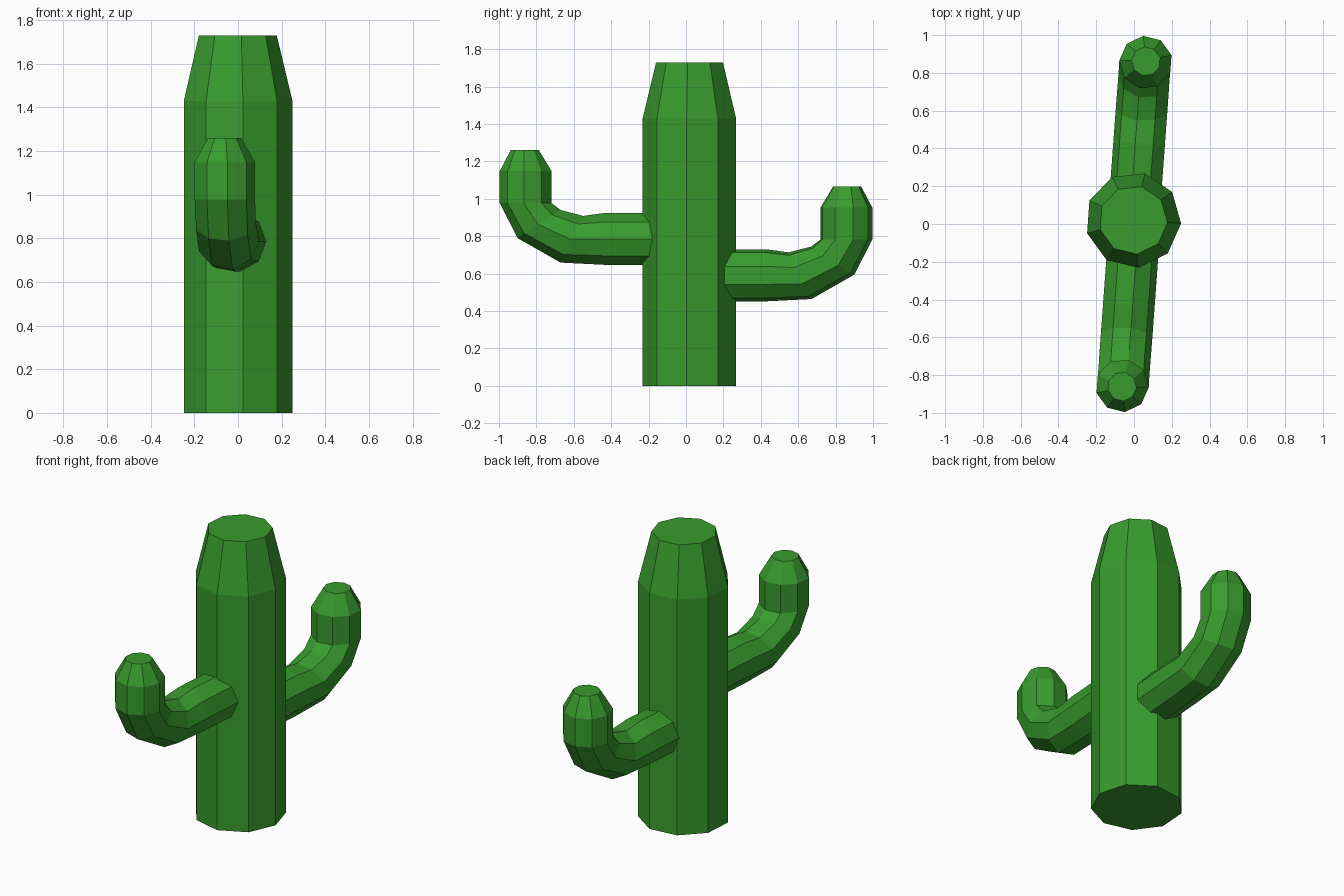
import bpy
import bmesh
from math import sin, cos, radians
from mathutils import Vector

if "Cube" in bpy.data.objects:
    bpy.data.objects.remove(bpy.data.objects["Cube"])

SIDES = 9
green = bpy.data.materials.new("cactus_green")
green.diffuse_color = (0.04, 0.33, 0.027, 1)
green.use_nodes = True
green.node_tree.nodes["Principled BSDF"].inputs["Base Color"].default_value = green.diffuse_color


def loft(name, rings):
    """Skin a list of point rings and cap both ends."""
    bm = bmesh.new()
    loops = [[bm.verts.new(p) for p in ring] for ring in rings]
    for a, b in zip(loops, loops[1:]):
        for i in range(SIDES):
            j = (i + 1) % SIDES
            bm.faces.new((a[i], a[j], b[j], b[i]))
    bm.faces.new(loops[0])
    bm.faces.new(loops[-1])
    bmesh.ops.recalc_face_normals(bm, faces=bm.faces)
    mesh = bpy.data.meshes.new(name)
    bm.to_mesh(mesh)
    bm.free()
    mesh.materials.append(green)
    obj = bpy.data.objects.new(name, mesh)
    bpy.context.collection.objects.link(obj)
    return obj


def ring(center, u, v, radius, phase):
    angles = [radians(phase + 360 / SIDES * i) for i in range(SIDES)]
    return [center + radius * (cos(a) * u + sin(a) * v) for a in angles]


# Trunk: nine-sided column with a tapered, flat top
X, Y, Z = Vector((1, 0, 0)), Vector((0, 1, 0)), Vector((0, 0, 1))
loft("trunk", [ring(Vector((-0.004, 0.021, z)), X, Y, r, -4)
               for z, r in ((0, 0.254), (1.43, 0.254), (1.73, 0.182))])

# Arm path: distance from trunk axis, height, bend angle, radius
ARM = [(0.10, 0.786, 0, 0.141), (0.43, 0.786, 0, 0.141),
       (0.61, 0.784, 26, 0.141), (0.785, 0.865, 57, 0.140),
       (0.858, 0.977, 90, 0.141), (0.858, 1.148, 90, 0.141),
       (0.863, 1.26, 90, 0.077)]


def arm(name, heading, drop):
    h = radians(heading)
    out, side = Vector((cos(h), sin(h), 0)), Vector((-sin(h), cos(h), 0))
    rings = []
    for dist, height, bend, r in ARM:
        b = radians(bend)
        outer = sin(b) * out - cos(b) * Z
        rings.append(ring(dist * out + (height - drop) * Z, outer, side, r, 10))
    loft(name, rings)


# Front arm, and the same arm turned round and set lower at the back
arm("front_arm", -94.2, 0)
arm("back_arm", 85.8, 0.195)
